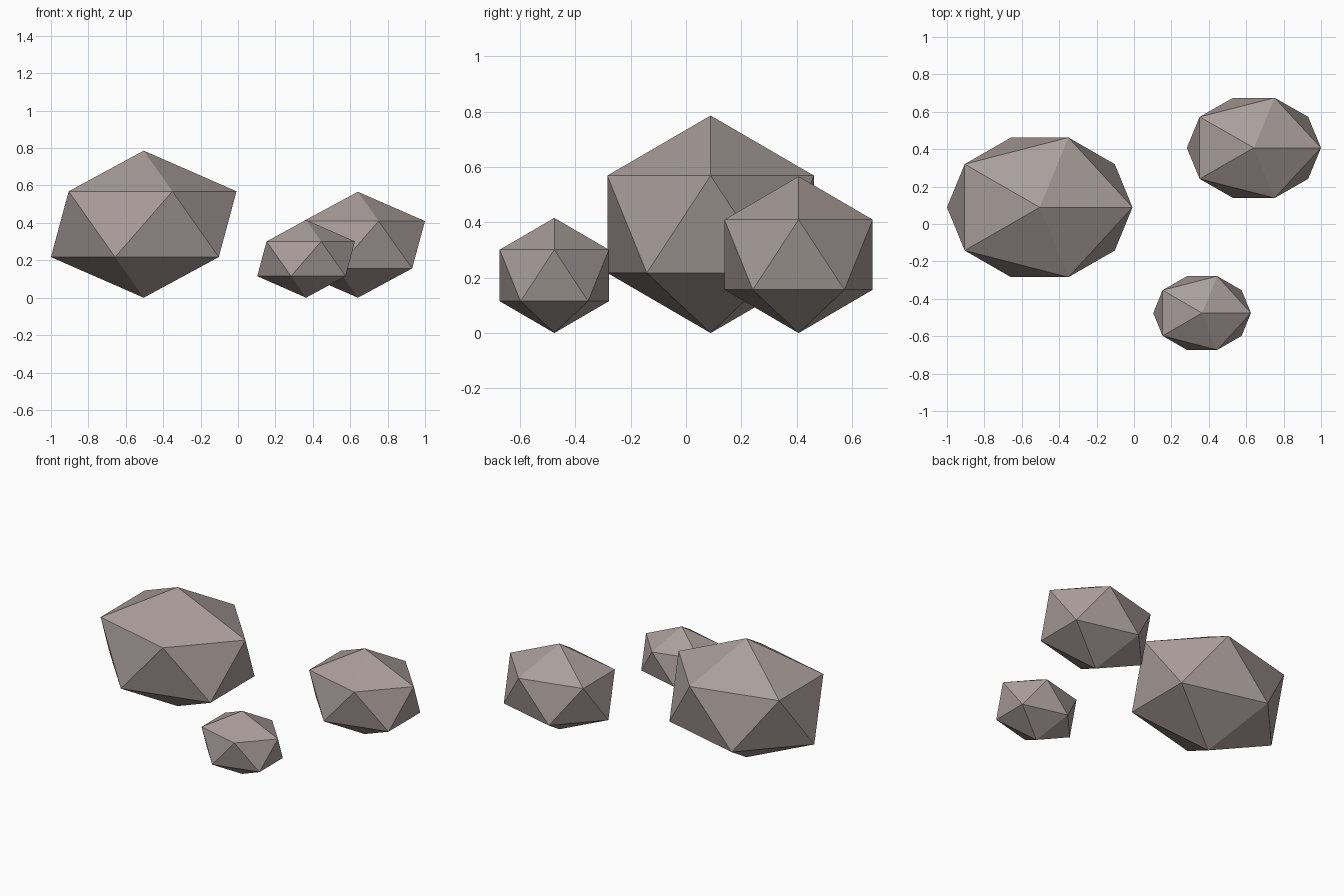
import bpy

if "Cube" in bpy.data.objects:
    bpy.data.objects.remove(bpy.data.objects["Cube"])

# Warm grey stone colour
stone = bpy.data.materials.new("stone")
stone.diffuse_color = (0.40, 0.34, 0.325, 1)
stone.use_nodes = True
stone.node_tree.nodes["Principled BSDF"].inputs["Base Color"].default_value = stone.diffuse_color


def rock(name, x, y, radii):
    """Squashed icosahedron resting on the ground."""
    bpy.ops.mesh.primitive_ico_sphere_add(subdivisions=1, radius=1)
    ob = bpy.context.object
    ob.name = name
    ob.scale = radii
    ob.location = (x, y, radii[2])
    bpy.ops.object.transform_apply(location=False, rotation=False, scale=True)
    bpy.ops.object.shade_flat()
    ob.data.materials.append(stone)


# Three rocks, all the same proportions
rock("large_rock", -0.504, 0.089, (0.5545, 0.439, 0.393))
rock("medium_rock", 0.641, 0.407, (0.401, 0.315, 0.283))
rock("small_rock", 0.364, -0.476, (0.292, 0.232, 0.208))
